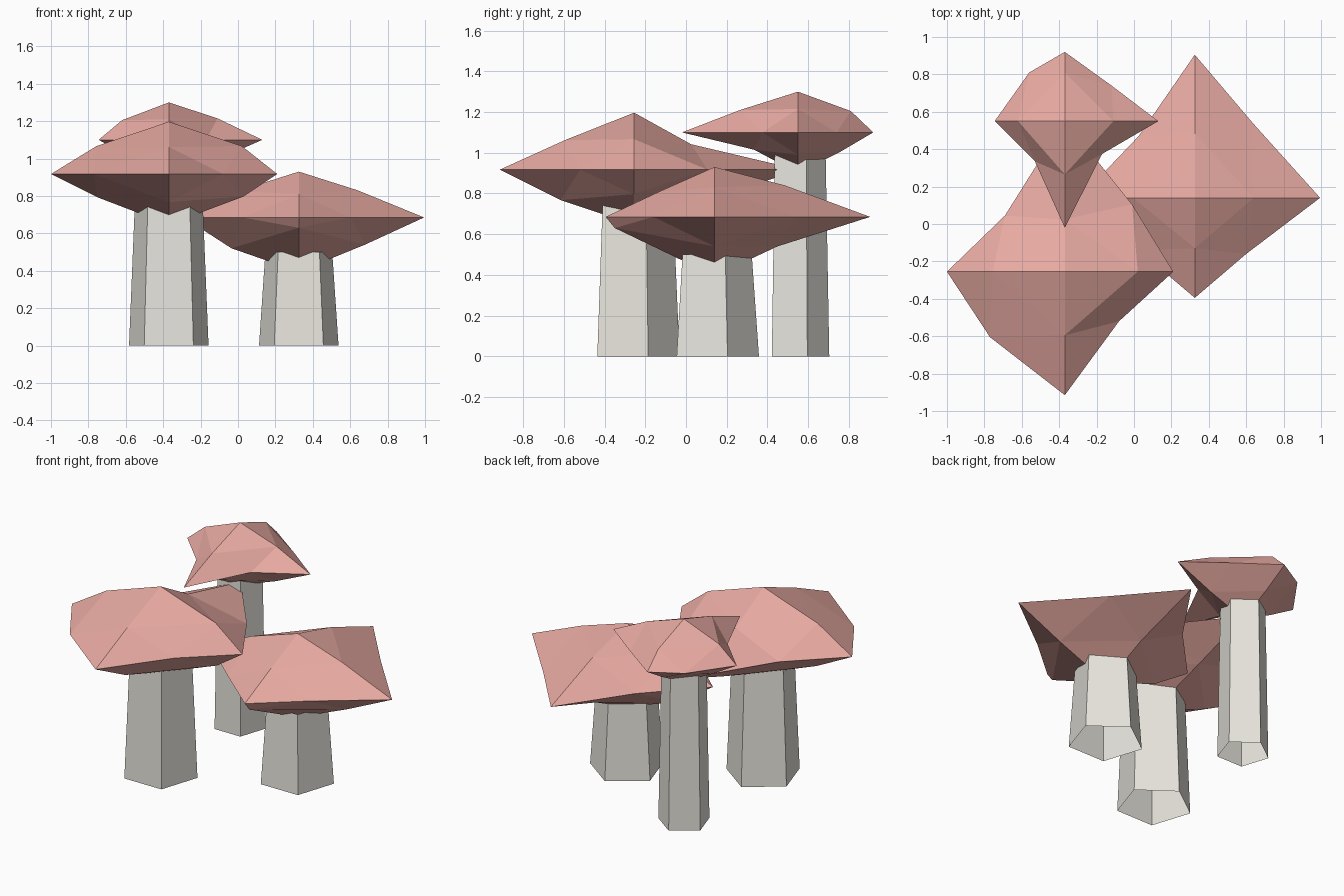
import bpy, bmesh, math

if "Cube" in bpy.data.objects:
    bpy.data.objects.remove(bpy.data.objects["Cube"])

def material(name, color):
    m = bpy.data.materials.new(name)
    m.diffuse_color = color
    m.use_nodes = True
    m.node_tree.nodes["Principled BSDF"].inputs["Base Color"].default_value = m.diffuse_color
    return m

CAP = material("cap_pink", (0.80, 0.40, 0.36, 1))
STEM = material("stem_cream", (0.80, 0.78, 0.72, 1))

def finish(name, bm, mat):
    me = bpy.data.meshes.new(name)
    bm.to_mesh(me)
    bm.free()
    me.materials.append(mat)
    ob = bpy.data.objects.new(name, me)
    bpy.context.collection.objects.link(ob)

# Five-sided tapered stem, open at both ends, flat side to the front
def stem(name, x, y, r0, r1, h):
    bm = bmesh.new()
    rings = [[bm.verts.new((x + r * math.cos(math.radians(90 + 72 * i)),
                            y + r * math.sin(math.radians(90 + 72 * i)), z))
              for i in range(5)] for r, z in ((r0, 0), (r1, h))]
    lo, hi = rings
    for i in range(5):
        j = (i + 1) % 5
        bm.faces.new((lo[i], lo[j], hi[j], hi[i]))
    finish(name, bm, STEM)

# Once-subdivided octahedron cap: six tips (+x,-x,+y,-y,+z,-z) and, in each
# axis plane, four edge points in the order ++, -+, --, +-
def cap(name, centre, tips, xy, xz, yz):
    bm = bmesh.new()
    def vert(off):
        return bm.verts.new([c + o for c, o in zip(centre, off)])
    tip, mid = {}, {}
    for i, d in enumerate(tips):
        axis, s = i // 2, 1 - 2 * (i % 2)
        off = [0, 0, 0]
        off[axis] = s * d
        tip[axis, s] = vert(off)
    signs = ((1, 1), (-1, 1), (-1, -1), (1, -1))
    for (a, b), pts in (((0, 1), xy), ((0, 2), xz), ((1, 2), yz)):
        for (sa, sb), (p, q) in zip(signs, pts):
            off = [0, 0, 0]
            off[a], off[b] = sa * p, sb * q
            mid[a, sa, b, sb] = vert(off)
    for sx in (1, -1):
        for sy in (1, -1):
            for sz in (1, -1):
                A, B, C = tip[0, sx], tip[1, sy], tip[2, sz]
                ab, ac, bc = mid[0, sx, 1, sy], mid[0, sx, 2, sz], mid[1, sy, 2, sz]
                for f in ((A, ab, ac), (ab, B, bc), (ac, bc, C), (ab, bc, ac)):
                    bm.faces.new(f if sx * sy * sz > 0 else f[::-1])
    finish(name, bm, CAP)

# Front left mushroom
stem("front_left_stem", -0.37, -0.255, 0.2235, 0.19, 0.78)
cap("front_left_cap", (-0.37, -0.255, 0.917), (0.58, 0.63, 0.81, 0.66, 0.28, 0.27),
    ((.36, .36), (.32, .30), (.40, .35), (.29, .265)),
    ((.39, .15), (.386, .15), (.38, .125), (.40, .12)),
    ((.28, .125), (.34, .145), (.36, .15), (.40, .14)))

# Right mushroom, with a folded lip under its front tip
stem("right_stem", 0.325, 0.135, 0.2235, 0.188, 0.50)
cap("right_cap", (0.325, 0.14, 0.685), (0.67, 0.615, 0.765, 0.535, 0.245, 0.29),
    ((.31, .40), (.30, .33), (.30, .28), (.275, .30)),
    ((.315, .145), (.33, .14), (.36, .165), (.355, .145)),
    ((.345, .155), (.27, .125), (.49, .055), (.31, .145)))

# Back left mushroom, tall and narrow
stem("back_left_stem", -0.37, 0.548, 0.156, 0.138, 1.00)
cap("back_left_cap", (-0.37, 0.55, 1.10), (0.50, 0.375, 0.37, 0.57, 0.20, 0.20),
    ((.25, .19), (.19, .26), (.16, .215), (.20, .175)),
    ((.26, .115), (.25, .105), (.20, .10), (.25, .11)),
    ((.26, .105), (.285, .11), (.215, .085), (.20, .10)))
